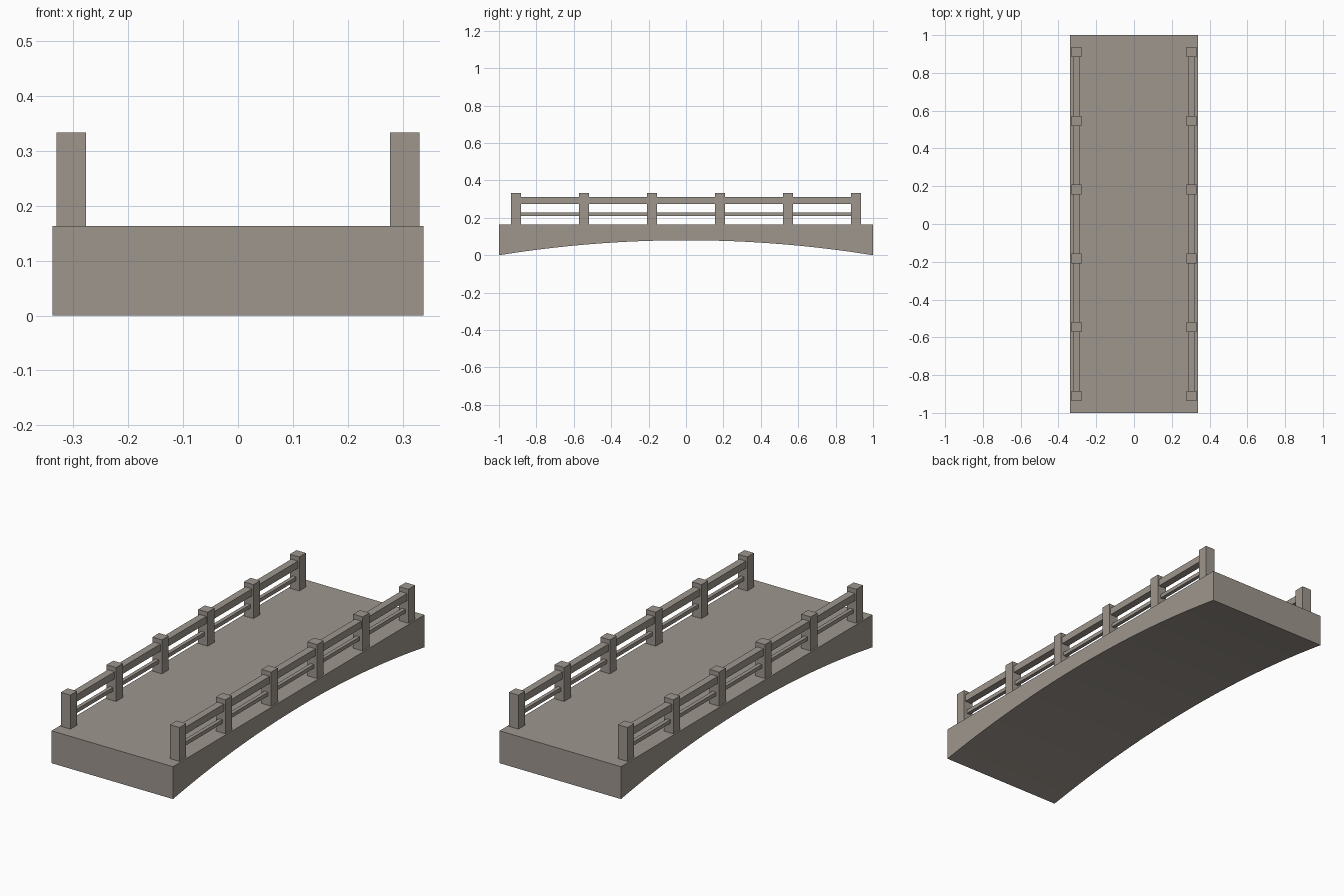
import bpy, bmesh, math

if "Cube" in bpy.data.objects:
    bpy.data.objects.remove(bpy.data.objects["Cube"])

stone = bpy.data.materials.new("warm grey stone")
stone.diffuse_color = (0.34, 0.305, 0.27, 1)
stone.use_nodes = True
stone.node_tree.nodes["Principled BSDF"].inputs["Base Color"].default_value = stone.diffuse_color

HALF_W, DECK_TOP, ARCH_RISE = 0.338, 0.163, 0.08
RAIL_X, POST = 0.304, 0.053
POST_TOP = 0.334


def box(name, size, centre):
    bm = bmesh.new()
    bmesh.ops.create_cube(bm, size=1)
    bmesh.ops.scale(bm, vec=size, verts=bm.verts)
    mesh = bpy.data.meshes.new(name)
    bm.to_mesh(mesh)
    bm.free()
    mesh.materials.append(stone)
    obj = bpy.data.objects.new(name, mesh)
    obj.location = centre
    bpy.context.collection.objects.link(obj)
    return obj


# Arched deck: side profile with a circular soffit, extruded across the width
radius = (1 + ARCH_RISE ** 2) / (2 * ARCH_RISE)
half_angle = math.asin(1 / radius)
SEGMENTS = 32
profile = [(1, DECK_TOP), (-1, DECK_TOP)]
for i in range(SEGMENTS + 1):
    a = half_angle * (2 * i / SEGMENTS - 1)
    profile.append((radius * math.sin(a), ARCH_RISE - radius + radius * math.cos(a)))
bm = bmesh.new()
side = bm.faces.new([bm.verts.new((-HALF_W, y, z)) for y, z in profile])
ext = bmesh.ops.extrude_face_region(bm, geom=[side], use_keep_orig=True)
moved = [g for g in ext["geom"] if isinstance(g, bmesh.types.BMVert)]
bmesh.ops.translate(bm, vec=(2 * HALF_W, 0, 0), verts=moved)
bmesh.ops.recalc_face_normals(bm, faces=bm.faces)
mesh = bpy.data.meshes.new("arched_deck")
bm.to_mesh(mesh)
bm.free()
mesh.materials.append(stone)
deck = bpy.data.objects.new("arched_deck", mesh)
bpy.context.collection.objects.link(deck)
bpy.context.view_layer.objects.active = deck
deck.select_set(True)
bpy.ops.object.shade_smooth_by_angle(angle=math.radians(20))

# Railings: six posts a side, with rails spanning each gap
post_y = [-0.91 + 0.364 * i for i in range(6)]
for label, sx in (("left", -1), ("right", 1)):
    x = sx * RAIL_X
    for y in post_y:
        box(label + "_post", (POST, POST, POST_TOP - DECK_TOP),
            (x, y, (POST_TOP + DECK_TOP) / 2))
    for y in post_y[:-1]:
        mid, span = y + 0.182, 0.364 - POST
        box(label + "_top_rail", (0.037, span, 0.036), (x, mid, 0.293))
        box(label + "_lower_rail", (0.019, span, 0.019), (x, mid, 0.220))
